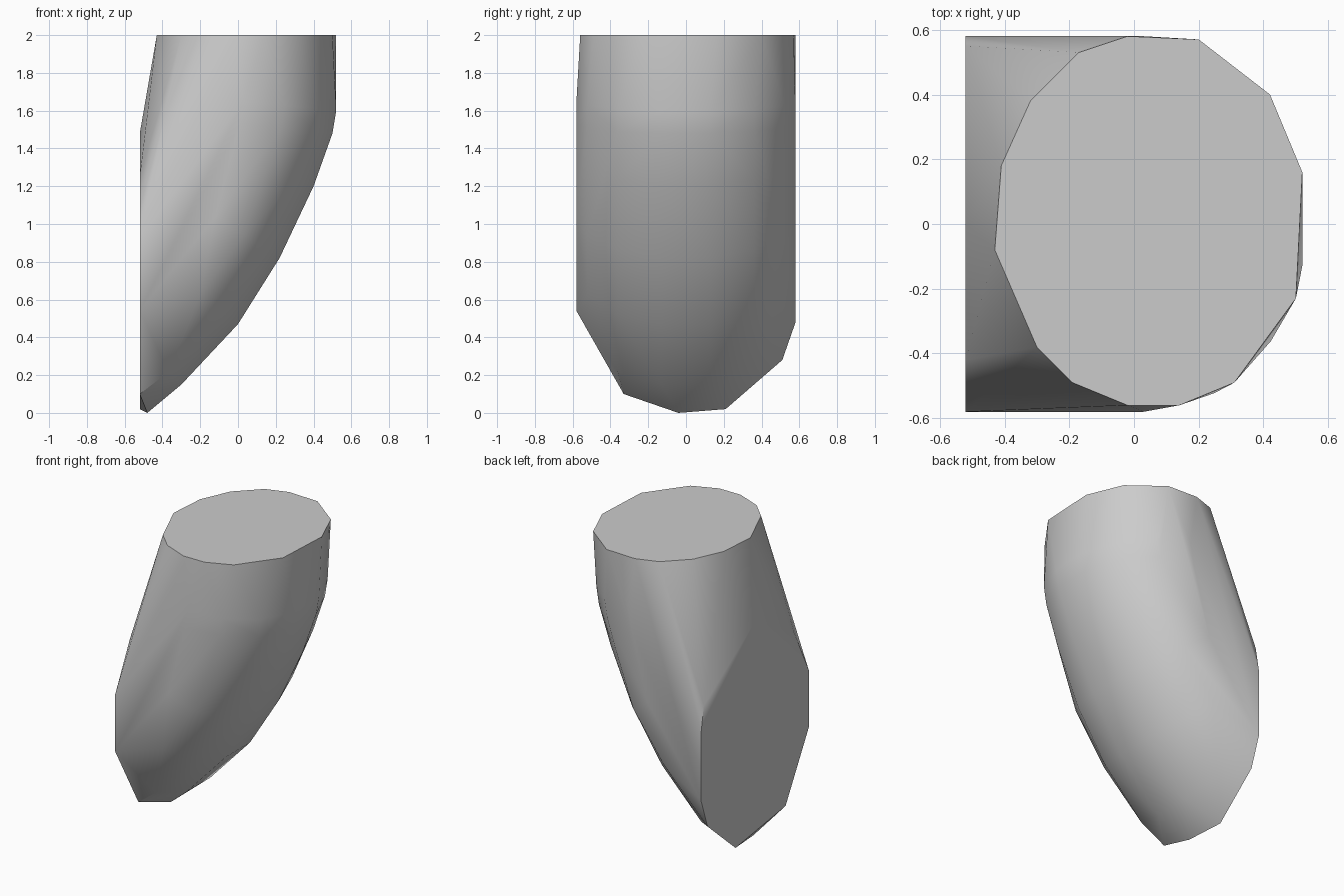
import bpy
import bmesh
from math import sin, cos, radians

default_cube = bpy.data.objects.get("Cube")
if default_cube:
    bpy.data.objects.remove(default_cube, do_unlink=True)

# Flat rim at the top: (x, y) in hundredths
RIM_HEIGHT = 200
RIM = [(-2, 58), (20, 57), (42, 40), (52, 16), (50, -23), (31, -49), (14, -56),
       (-2, -56), (-19, -49), (-30, -38), (-43, -8), (-41, 18), (-32, 38), (-17, 53)]

# Vertical cut on the side: (y, z) in hundredths
CUT_X = -52
CUT = [(-58, 54), (-58, 93), (-42, 125), (0, 148), (55, 112), (58, 95),
       (58, 48), (51, 28), (21, 2), (-33, 10)]

# Curved outer side: outer (x, z), then middle of the flank (x, z)
BEND = [((52, 160), (3, 165)), ((50, 148), (1, 153)), ((40, 120), (-3, 138)),
        ((22, 82), (-12, 104)), ((0, 47), (-36, 74)), ((-30, 15), (-64, 49))]
HALF_DEPTH = 58
STEPS = 7


def bend_points():
    """Half rings swept around the outside of the bend."""
    for outer, flank in BEND:
        for i in range(STEPS + 1):
            angle = radians(-90 + 180 * i / STEPS)
            if outer == BEND[-1][0] and abs(sin(angle)) > 0.7:
                continue
            reach = min(1, cos(angle) / cos(radians(90 / STEPS)))
            x = flank[0] + (outer[0] - flank[0]) * reach
            z = flank[1] + (outer[1] - flank[1]) * reach
            if x > CUT_X:
                yield x, HALF_DEPTH * sin(angle), z


points = [(x, y, RIM_HEIGHT) for x, y in RIM]
points += [(CUT_X, y, z) for y, z in CUT]
points += list(bend_points())
points.append((-48, -4, 0))  # lowest tip

# Wrap the outlines in one closed skin
bm = bmesh.new()
for point in points:
    bm.verts.new([value / 100 for value in point])
hull = bmesh.ops.convex_hull(bm, input=bm.verts[:])
unused = {v for v in hull["geom_interior"] + hull["geom_unused"]
          if isinstance(v, bmesh.types.BMVert)}
bmesh.ops.delete(bm, geom=list(unused), context="VERTS")
bmesh.ops.dissolve_limit(bm, angle_limit=radians(1), verts=bm.verts[:], edges=bm.edges[:])
bmesh.ops.recalc_face_normals(bm, faces=bm.faces[:])

mesh = bpy.data.meshes.new("bent_limb")
bm.to_mesh(mesh)
bm.free()
limb = bpy.data.objects.new("bent_limb", mesh)
bpy.context.collection.objects.link(limb)

# One plain grey over the whole part
grey = bpy.data.materials.new("light_grey")
grey.use_nodes = True
colour = (0.6, 0.6, 0.6, 1)
grey.diffuse_color = colour
for node in grey.node_tree.nodes:
    if node.type == "BSDF_PRINCIPLED":
        node.inputs["Base Color"].default_value = colour
mesh.materials.append(grey)

# Smooth curved skin, crisp rim and cut
bpy.ops.object.select_all(action="DESELECT")
limb.select_set(True)
bpy.context.view_layer.objects.active = limb
bpy.ops.object.shade_smooth_by_angle(angle=radians(30))
